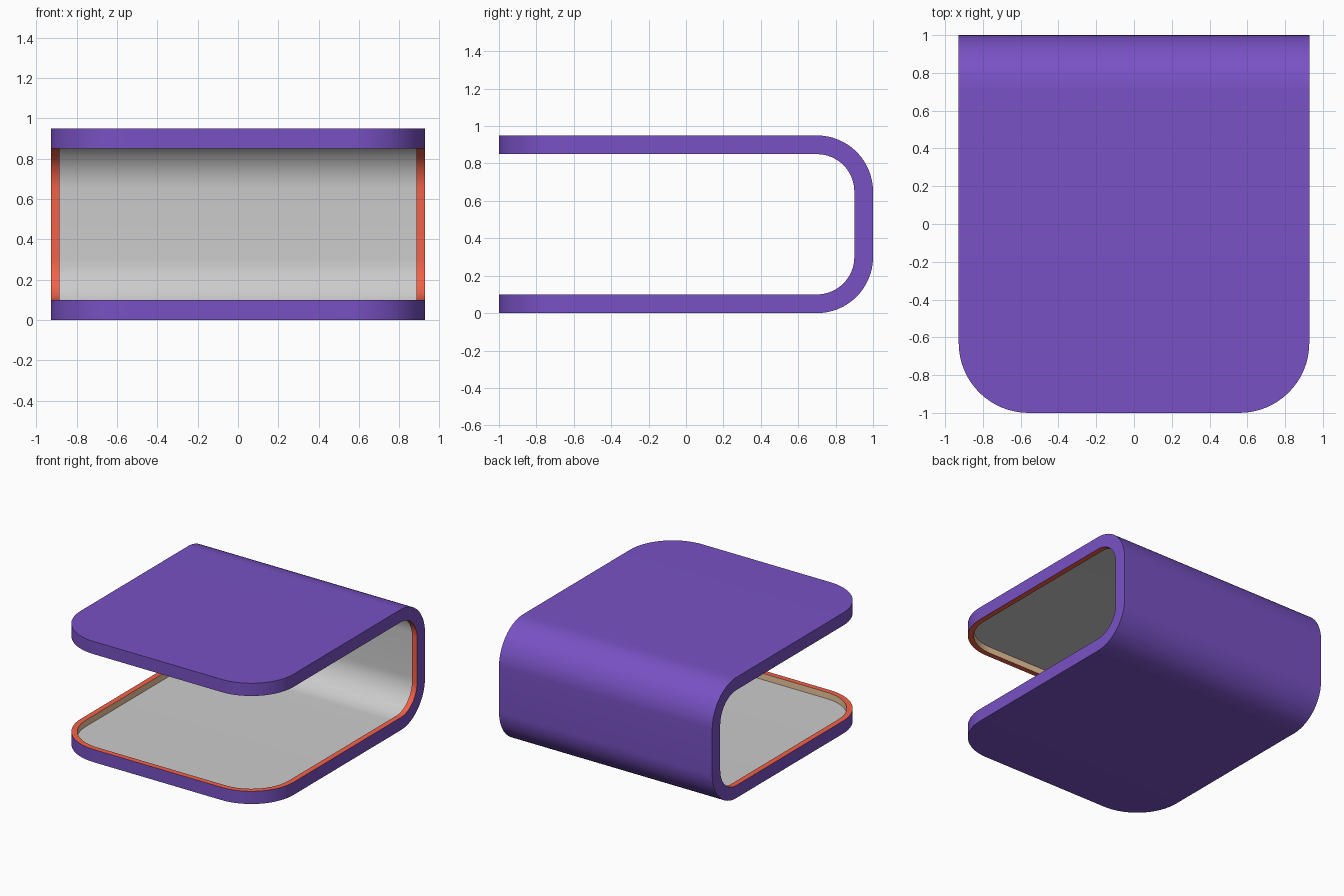
import bpy
from math import sin, cos, pi

if "Cube" in bpy.data.objects:
    bpy.data.objects.remove(bpy.data.objects["Cube"])

W, H, T = 0.928, 0.95, 0.10        # half width, height, wall thickness
R_CORNER, R_BEND = 0.37, 0.30      # front corner and back bend radii
RIM, RECESS = 0.043, 0.05          # rim width and recess depth


def loop(depth, inset):
    """Outline of the folded slab at a depth below its outer skin."""
    half = []
    for i in range(17):            # rounded front corner of the lower leaf
        a = pi / 2 * i / 16
        r = R_CORNER - inset
        half.append((W - R_CORNER + r * sin(a), -1 + R_CORNER - r * cos(a), depth))
    for i in range(17):            # lower back bend
        a = pi / 2 * i / 16
        r = R_BEND - depth
        half.append((W - inset, 1 - R_BEND + r * sin(a), R_BEND - r * cos(a)))
    right = half + [(x, y, H - z) for x, y, z in reversed(half)]
    return right + [(-x, y, z) for x, y, z in reversed(right)]


def bridge(n, a, b):
    return [(a * n + i, a * n + (i + 1) % n, b * n + (i + 1) % n, b * n + i) for i in range(n)]


def cap(n, flip=False):
    faces = [(i, i + 1, n - 2 - i, n - 1 - i) for i in range(n // 2 - 1)]
    return [f[::-1] for f in faces] if flip else faces


def make(name, loops, faces, color=None):
    mesh = bpy.data.meshes.new(name)
    mesh.from_pydata([p for l in loops for p in l], [], faces)
    obj = bpy.data.objects.new(name, mesh)
    bpy.context.collection.objects.link(obj)
    if color:
        mat = bpy.data.materials.new(name)
        mat.diffuse_color = (*color, 1)
        mat.use_nodes = True
        mat.node_tree.nodes["Principled BSDF"].inputs["Base Color"].default_value = mat.diffuse_color
        mesh.materials.append(mat)
    bpy.ops.object.select_all(action='DESELECT')
    obj.select_set(True)
    bpy.context.view_layer.objects.active = obj
    bpy.ops.object.shade_smooth_by_angle(angle=pi / 6)


outer, edge = loop(0, 0), loop(T, 0)
lip, floor = loop(T, RIM), loop(T - RECESS, RIM)
n = len(outer)

# Folded outer shell with its side walls
make("outer_shell", [outer, edge], cap(n, True) + bridge(n, 0, 1), (0.188, 0.083, 0.55))
# Flat raised rim around the inside
make("rim", [edge, lip], bridge(n, 0, 1), (0.90, 0.12, 0.065))
# Step down from the rim to the lining
make("recess_wall", [lip, floor], bridge(n, 0, 1), (0.85, 0.57, 0.34))
# Recessed inner lining
make("inner_lining", [floor], cap(n))
